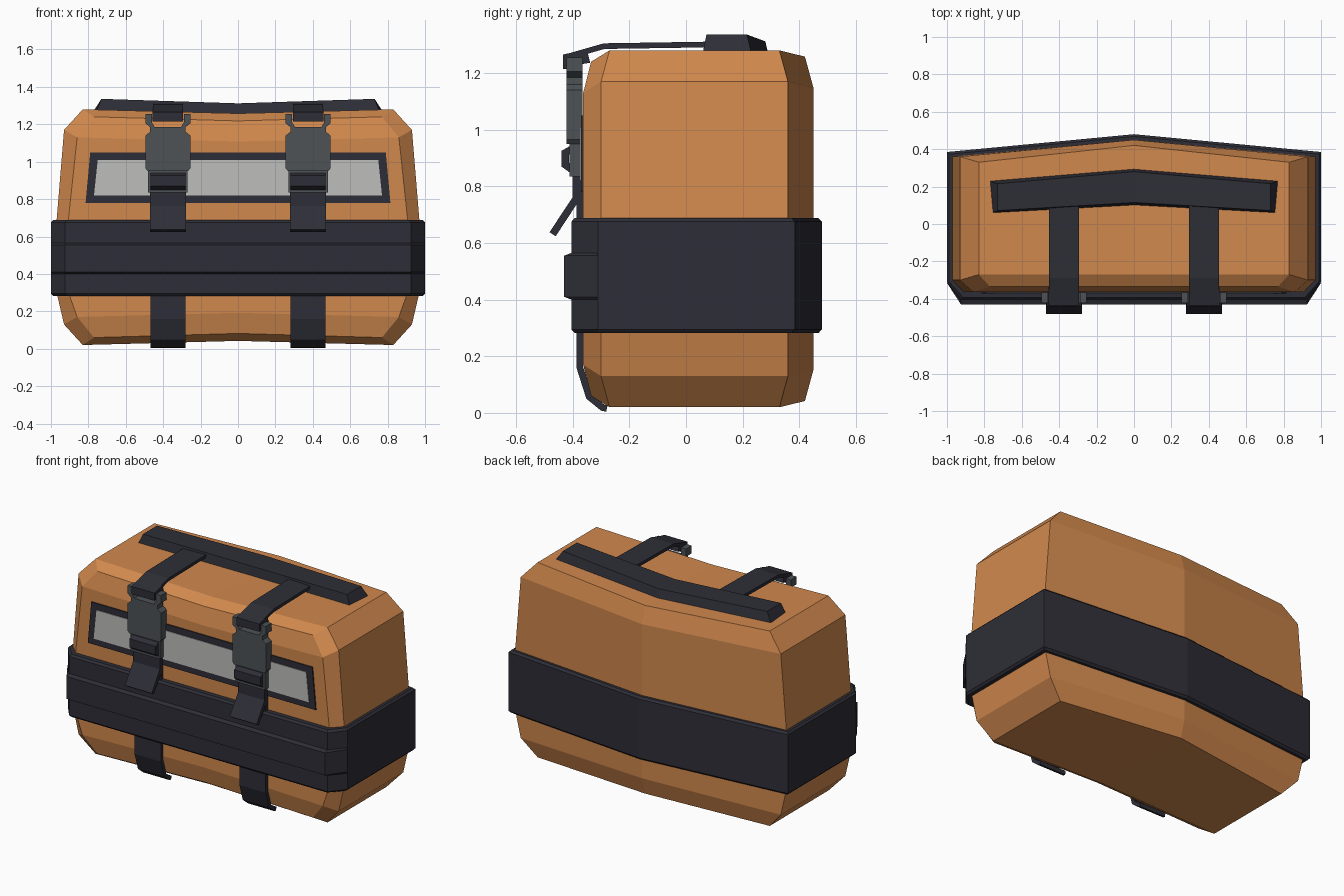
import bpy, bmesh
from mathutils import Vector

if "Cube" in bpy.data.objects:
    bpy.data.objects.remove(bpy.data.objects["Cube"])


def material(name, rgb):
    m = bpy.data.materials.new(name)
    m.diffuse_color = (*rgb, 1)
    m.use_nodes = True
    m.node_tree.nodes["Principled BSDF"].inputs["Base Color"].default_value = m.diffuse_color
    return m


ORANGE = material("orange_fabric", (0.64, 0.25, 0.075))
DARK = material("dark_webbing", (0.027, 0.027, 0.038))
GREY = material("grey_plastic", (0.075, 0.085, 0.092))
PALE = material("pale_window", (0.51, 0.51, 0.50))


def mesh(name, verts, faces, mat):
    bm = bmesh.new()
    vs = [bm.verts.new(v) for v in verts]
    for f in faces:
        bm.faces.new([vs[i] for i in f])
    bmesh.ops.remove_doubles(bm, verts=bm.verts, dist=1e-4)
    bmesh.ops.recalc_face_normals(bm, faces=bm.faces)
    me = bpy.data.meshes.new(name)
    bm.to_mesh(me)
    bm.free()
    me.materials.append(mat)
    ob = bpy.data.objects.new(name, me)
    bpy.context.collection.objects.link(ob)
    return ob


def loft(name, rings, mat, split_caps=False):
    """Skin a stack of equal-length closed rings and cap both ends."""
    n = len(rings[0])
    verts = [v for r in rings for v in r]
    faces = []
    for k in range(len(rings) - 1):
        for i in range(n):
            j = (i + 1) % n
            q = [k * n + i, k * n + j, (k + 1) * n + j, (k + 1) * n + i]
            # drop corners that coincide
            p = [a for m, a in enumerate(q)
                 if (Vector(verts[a]) - Vector(verts[q[m - 1]])).length > 1e-4]
            if len(p) > 2:
                faces.append(p)
    for base in (0, (len(rings) - 1) * n):
        c = [base + i for i in range(n)]
        if split_caps:
            h = n // 2
            faces += [c[:h + 1], c[h:] + [c[0]]]
        else:
            faces.append(c)
    # merge coincident ring corners before building faces
    seen, remap = {}, []
    for v in verts:
        remap.append(seen.setdefault(tuple(round(a, 4) for a in v), len(seen)))
    clean = []
    for f in faces:
        g = list(dict.fromkeys(remap[i] for i in f))
        if len(g) > 2 and not any(set(g) == set(o) for o in clean):
            clean.append(g)
    return mesh(name, list(seen), clean, mat)


def mirror_ring(half):
    """Half ring runs from front centre to back centre on +x."""
    return half + [(-x, y, z) for x, y, z in half[-2:0:-1]]


def flat_ring(half, z):
    return mirror_ring([(x, y, z) for x, y in half])


def prism(name, outline, y0, y1, mat, x=0.0):
    """Front-view outline (x, z) extruded in y."""
    return loft(name, [[(x + a, y, z) for a, z in outline] for y in (y0, y1)], mat)


def sym(half):
    return half + [(-a, z) for a, z in reversed(half) if a > 0]


def ribbon(name, path, x, w, t, mat):
    """Flat strap following a (y, z) path, thickened to the path's right."""
    pts = [Vector(p) for p in path]
    rings = []
    for i, p in enumerate(pts):
        d = (pts[min(i + 1, len(pts) - 1)] - pts[max(i - 1, 0)]).normalized()
        q = p + Vector((d.y, -d.x)) * t
        rings.append([(x - w, p.x, p.y), (x + w, p.x, p.y),
                      (x + w, q.x, q.y), (x - w, q.x, q.y)])
    return loft(name, rings, mat)


# bag body: chevron plan, chamfered front, pinched in the middle
def body_rings(top):
    def z(v):
        return v if top else 1.30 - v
    dip = 0.022
    cap_s = (0.83, -0.27, z(1.28))
    cap_b, cap_c = (0.83, 0.33, z(1.28)), (0, 0.42, z(1.28 - dip))
    return [mirror_ring(r) for r in (
        [(0, -0.27, z(1.28 - dip)), cap_s, cap_s, cap_b, cap_c],
        [(0, -0.335, z(1.24 - dip)), (0.77, -0.335, z(1.24)), cap_s, cap_b, cap_c],
        [(0, -0.363, z(1.13 - dip)), (0.86, -0.363, z(1.13)), (0.93, -0.30, z(1.17)),
         (0.93, 0.36, z(1.17)), (0, 0.45, z(1.17 - dip))])]


waist = [(0, -0.363), (0.91, -0.363), (0.972, -0.30), (0.972, 0.36), (0, 0.45)]
loft("bag_body", body_rings(True) + [flat_ring(waist, 0.66), flat_ring(waist, 0.31)]
     + body_rings(False)[::-1], ORANGE, split_caps=True)


# wide belt around the waist
def belt(d):
    return [(0, -0.405 + d), (0.925 - d, -0.405 + d), (1.0 - d, -0.31),
            (1.0 - d, 0.385 - d), (0, 0.48 - d)]


loft("waist_belt", [flat_ring(belt(d), z) for d, z in
                    ((0.012, 0.282), (0, 0.295), (0, 0.675), (0.012, 0.688))],
     DARK, split_caps=True)


# raised strip along the front of the belt
def strip(d):
    return [(0, -0.43 + d), (0.925, -0.43 + d), (1.0, -0.315), (0.97, -0.30), (0, -0.30)]


loft("belt_front_strip", [flat_ring(strip(d), z) for d, z in
                          ((0.025, 0.40), (0, 0.41), (0, 0.555), (0.025, 0.565))], DARK)

# window pocket on the front
prism("window_frame", sym([(0.815, 0.78), (0.79, 1.05)]), -0.371, -0.355, DARK)
prism("window_panel", sym([(0.77, 0.82), (0.75, 1.01)]), -0.375, -0.367, PALE)


# bent carry handle on top
def handle_section(xb, xt, y, z0, z1):
    return [(xb - 0.0 * y, y + 0.17, z0), (xt, y + 0.155, z1), (xt, y + 0.012, z1),
            (xb * 0.98, y, z0)]


loft("carry_handle", [handle_section(-0.77, -0.73, 0.06, 1.275, 1.336),
                      [(0, 0.295, 1.25), (0, 0.28, 1.312), (0, 0.115, 1.312), (0, 0.10, 1.25)],
                      handle_section(0.77, 0.73, 0.06, 1.275, 1.336)], DARK)

# straps and buckles, one set on each side
buckle_outline = sym([(0, 1.185), (0.07, 1.185), (0.085, 1.21), (0.085, 1.255), (0.12, 1.255),
                      (0.12, 1.205), (0.095, 1.185), (0.095, 1.16), (0.12, 1.14),
                      (0.12, 0.965), (0.108, 0.95), (0, 0.95)])
for side, x in (("left", -0.375), ("right", 0.375)):
    # strap over the top, down to the buckle bar
    ribbon(f"top_strap_{side}", [(-0.43, 1.265), (-0.29, 1.305), (0.15, 1.312)],
           x, 0.08, 0.02, DARK)
    ribbon(f"top_strap_loop_{side}", [(-0.435, 1.215), (-0.435, 1.265), (-0.35, 1.285)],
           x, 0.082, 0.05, DARK)
    # buckle
    prism(f"buckle_body_{side}", buckle_outline, -0.422, -0.365, GREY, x)
    prism(f"buckle_clip_{side}", sym([(0.105, 0.835), (0.105, 0.96)]), -0.412, -0.365, GREY, x)
    # strap wrapped over the clip bar
    ribbon(f"clip_wrap_{side}", [(-0.405, 0.845), (-0.44, 0.87), (-0.44, 0.925), (-0.405, 0.945)],
           x, 0.094, 0.03, DARK)
    # loose strap tail
    ribbon(f"strap_tail_{side}", [(-0.482, 0.638), (-0.40, 0.762), (-0.40, 0.84)],
           x, 0.096, 0.026, DARK)
    # lower strap behind the belt and under the bag
    ribbon(f"lower_strap_{side}", [(-0.282, 0.004), (-0.3, 0.008), (-0.352, 0.05), (-0.387, 0.16),
                                   (-0.387, 0.84)], x, 0.094, 0.024, DARK)
